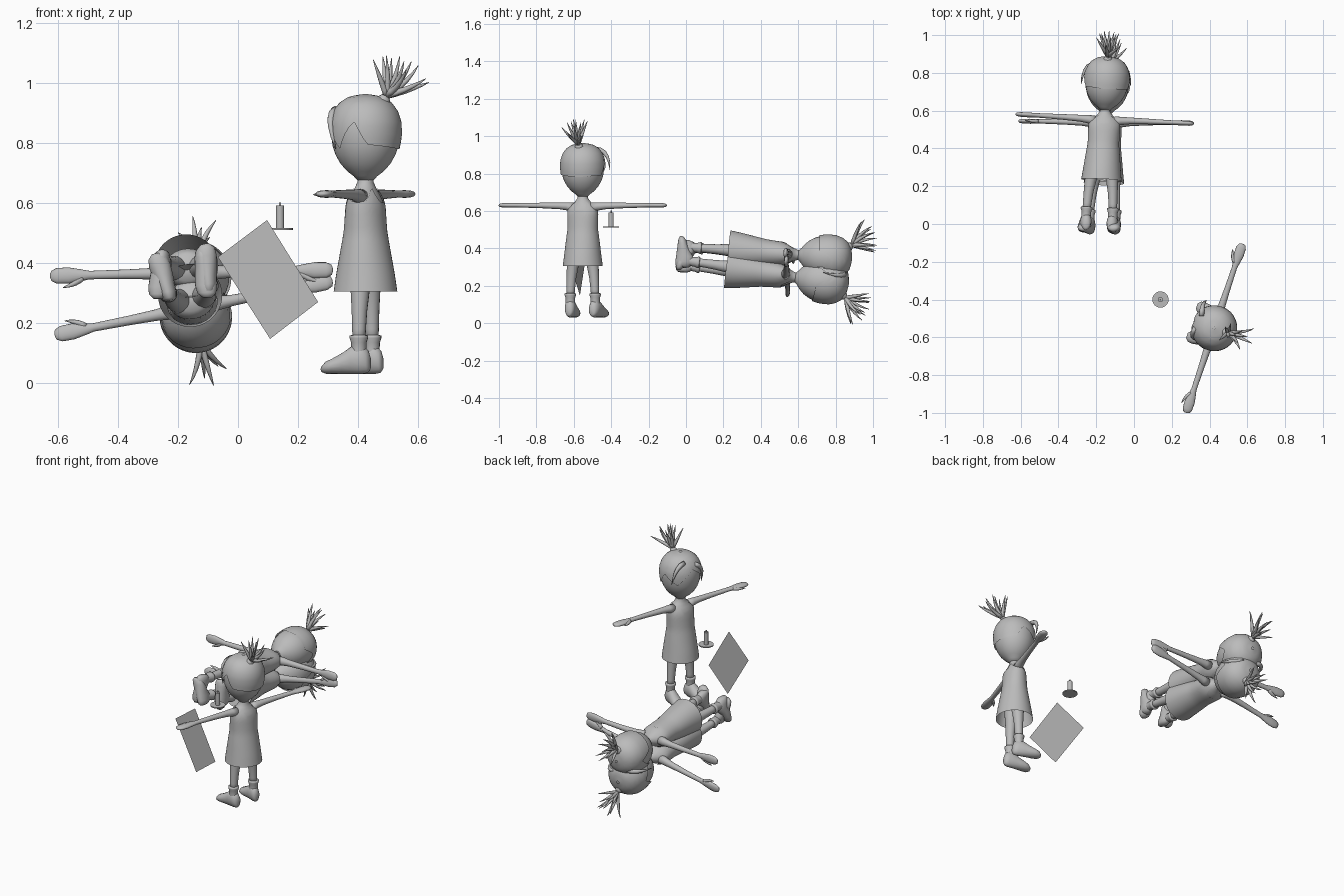
import bpy, bmesh, math, random
from mathutils import Vector, Matrix

if "Cube" in bpy.data.objects:
    bpy.data.objects.remove(bpy.data.objects["Cube"])

random.seed(4)
grey = bpy.data.materials.new("plain_grey")
grey.diffuse_color = (0.5, 0.5, 0.5, 1)
grey.use_nodes = True
grey.node_tree.nodes["Principled BSDF"].inputs["Base Color"].default_value = grey.diffuse_color


def finish(name, bm, smooth=True):
    bmesh.ops.recalc_face_normals(bm, faces=bm.faces)
    for f in bm.faces:
        f.smooth = smooth
    me = bpy.data.meshes.new(name)
    bm.to_mesh(me)
    bm.free()
    me.materials.append(grey)
    return me


def skin(name, rings, caps=True):
    """Bridge equal-length rings of points."""
    bm = bmesh.new()
    vs = [[bm.verts.new(p) for p in r] for r in rings]
    n = len(vs[0])
    for a, b in zip(vs, vs[1:]):
        for i in range(n):
            j = (i + 1) % n
            bm.faces.new((a[i], a[j], b[j], b[i]))
    if caps:
        bm.faces.new(vs[0])
        bm.faces.new(vs[-1])
    return finish(name, bm)


def loft(name, rows, axis, n=16):
    """rows: centre x, y, z and two radii; ellipses square to an axis."""
    rings = []
    for x, y, z, ra, rb in rows:
        ring = []
        for i in range(n):
            a = 2 * math.pi * i / n
            u, v = ra * math.cos(a), rb * math.sin(a)
            ring.append({"x": (x, y + u, z + v), "y": (x + u, y, z + v),
                         "z": (x + u, y + v, z)}[axis])
        rings.append(ring)
    return skin(name, rings)


def spike(name, p0, p1, p2, r, n=8, steps=5):
    """Tapered lock along a bent path."""
    p0, p1, p2 = Vector(p0), Vector(p1), Vector(p2)
    rings = []
    for k in range(steps + 1):
        t = k / steps
        c = p0 * (1 - t) ** 2 + p1 * 2 * t * (1 - t) + p2 * t * t
        d = (p1 - p0) * (1 - t) + (p2 - p1) * t
        q = d.to_track_quat('Z', 'Y')
        rad = r * (1 - 0.9 * t ** 2)
        rings.append([c + q @ Vector((rad * math.cos(2 * math.pi * i / n),
                                      rad * math.sin(2 * math.pi * i / n), 0)) for i in range(n)])
    return skin(name, rings)


def interp(tab, x):
    for a, b in zip(tab, tab[1:]):
        if x <= b[0]:
            t = max(0, (x - a[0]) / (b[0] - a[0]))
            return [p + (q - p) * t for p, q in zip(a[1:], b[1:])]
    return list(tab[-1][1:])


# ---- one doll: soles on z = 0, facing -y, arms along x ----
parts = []

# body under the dress, shoulders and neck
BODY = [(.34, .05, .045), (.38, .078, .066), (.5, .07, .056), (.555, .08, .06), (.58, .078, .055),
        (.60, .064, .045), (.62, .042, .035), (.64, .027, .027), (.66, .027, .027)]
parts.append(loft("torso", [(0, 0, z, a, b) for z, a, b in BODY], "z", 24))

# head
HEAD = [(.645, .026), (.66, .04), (.675, .06), (.7, .083), (.73, .1), (.76, .11), (.8, .115),
        (.84, .113), (.875, .1), (.9, .08), (.917, .052), (.925, .02)]
parts.append(loft("head", [(0, 0, z, r, r) for z, r in HEAD], "z", 28))

# hair cap with an uneven lower edge
EDGE = [(0, .84), (20, .765), (90, .75), (165, .76), (185, .83), (205, .8), (225, .77),
        (270, .86), (310, .80), (330, .75), (350, .82), (360, .84)]
N, rows = 48, []
for k in range(13):
    t = math.sin(k / 12 * math.pi / 2)
    ring = []
    for i in range(N):
        low = interp(EDGE, 360 * i / N)[0]
        z = low + (.922 - low) * t
        r = interp(HEAD, z)[0] + .007
        a = 2 * math.pi * i / N
        ring.append((r * math.cos(a), r * math.sin(a), z + .006 * t))
    rows.append(ring)
bm_top = rows[-1]
rows.append([(0.2 * x, 0.2 * y, .933) for x, y, z in bm_top])
parts.append(skin("hair_cap", rows, caps=False))

# side locks of the fringe
parts.append(spike("fringe_lock", (-.04, -.085, .9), (-.115, -.105, .9), (-.125, -.085, .79), .014))
parts.append(spike("fringe_lock", (.03, -.095, .88), (.09, -.11, .86), (.09, -.075, .75), .014))

# hair tie and spiky tuft at the back of the crown
base = Vector((0, .06, .905))
parts.append(spike("hair_tie", base, base + Vector((0, .008, .014)), base + Vector((0, .018, .03)), .026))
for i in range(11):
    side = -.065 + .013 * i
    back = (.16, .03, .1, .0, .125, .06)[i % 6] - abs(side) * .3
    up = math.sqrt(max(.0006, .0165 - (back - .02) ** 2 * .75 - side ** 2))
    end = base + Vector((side, back, up + .03))
    mid = base + Vector((side * .4, back * .6 + .012, up * .35 + .03))
    parts.append(spike("hair_tuft", base + Vector((0, .014, .022)), mid, end, .011, 7))

# open-bottomed dress with straps and scooped neck
DRESS = [(.275, .107, .106), (.33, .1, .098), (.4, .092, .085), (.47, .083, .072), (.53, .084, .067),
         (.56, .085, .065), (.58, .082, .06), (.60, .069, .05), (.62, .048, .04), (.64, .033, .033)]
rows, N = [], 40
for k in range(15):
    ring = []
    for i in range(N):
        a = 2 * math.pi * i / N
        u = abs(math.cos(a))
        top = .572 + .048 * math.exp(-((u - .62) / .2) ** 2)
        z = .275 + (top - .275) * k / 14
        rx, ry = interp(DRESS, z)
        ring.append((rx * math.cos(a), ry * math.sin(a), z))
    rows.append(ring)
parts.append(skin("dress", rows, caps=False))

# mirrored limbs
for s in (1, -1):
    ARM = [(.05, .588, .028, .028), (.085, .594, .024, .022), (.13, .597, .019, .018), (.22, .599, .016, .015),
           (.34, .6, .014, .012), (.37, .6, .02, .012), (.41, .6, .027, .013), (.45, .6, .026, .012),
           (.468, .6, .017, .008), (.472, .6, .006, .003)]
    parts.append(loft("arm", [(s * x, 0, z, a, b) for x, z, a, b in ARM], "x"))
    parts.append(spike("thumb", (s * .365, -.008, .6), (s * .39, -.032, .598), (s * .43, -.04, .598), .011))
    LEG = [(.1, .07, .021), (.15, .068, .023), (.21, .064, .026), (.28, .056, .032),
           (.34, .046, .04), (.39, .04, .04)]
    parts.append(loft("leg", [(s * x, 0, z, r, r) for z, x, r in LEG], "z"))
    CUFF = [(.03, .026), (.08, .025), (.105, .026), (.12, .031), (.128, .031), (.13, .024)]
    parts.append(loft("boot_cuff", [(s * .07, 0, z, r, r) for z, r in CUFF], "z"))
    FOOT = [(.038, .036, .012, .022), (.03, .042, .023, .038), (.01, .05, .029, .05), (-.02, .048, .031, .048),
            (-.05, .037, .034, .037), (-.085, .027, .036, .027), (-.11, .021, .031, .021), (-.125, .016, .015, .01)]
    parts.append(loft("boot", [(s * (.07 - .1 * y), y, z, a, b) for y, z, a, b in FOOT], "y"))


def place(who, centre, up, arm):
    """Put a copy of the doll with its arm line through centre."""
    Z = Vector(up).normalized()
    X = Vector(arm)
    X = (X - Z * X.dot(Z)).normalized()
    Y = Z.cross(X)
    m = Matrix((X, Y, Z)).transposed().to_4x4()
    m.translation = Vector(centre) - Z * .6
    for me in parts:
        ob = bpy.data.objects.new(who + "_" + me.name.split(".")[0], me)
        ob.matrix_world = m
        bpy.context.collection.objects.link(ob)


place("standing", (.425, -.552, .63), (0, 0, 1), (-.316, -.949, 0))
place("upper_lying", (-.155, .556, .367), (.055, 1, -.07), (-.93, .05, -.02))
place("lower_lying", (-.148, .54, .25), (.035, 1, -.13), (.92, -.02, .18))

# small candle on a round dish
for name, r, z0, z1 in (("dish", .043, .510, .516), ("candle", .0135, .516, .592), ("wick", .004, .592, .602)):
    bm = bmesh.new()
    bmesh.ops.create_cone(bm, cap_ends=True, segments=24, radius1=r, radius2=r, depth=z1 - z0,
                          matrix=Matrix.Translation((.14, -.40, (z0 + z1) / 2)))
    ob = bpy.data.objects.new(name, finish(name, bm, False))
    bpy.context.collection.objects.link(ob)

# tilted upright sheet
bm = bmesh.new()
bm.faces.new([bm.verts.new((x, -.567 - .24 * (x - .107), z))
              for x, z in ((.097, .543), (-.067, .42), (.107, .147), (.267, .27))])
ob = bpy.data.objects.new("sheet", finish("sheet", bm, False))
bpy.context.collection.objects.link(ob)
